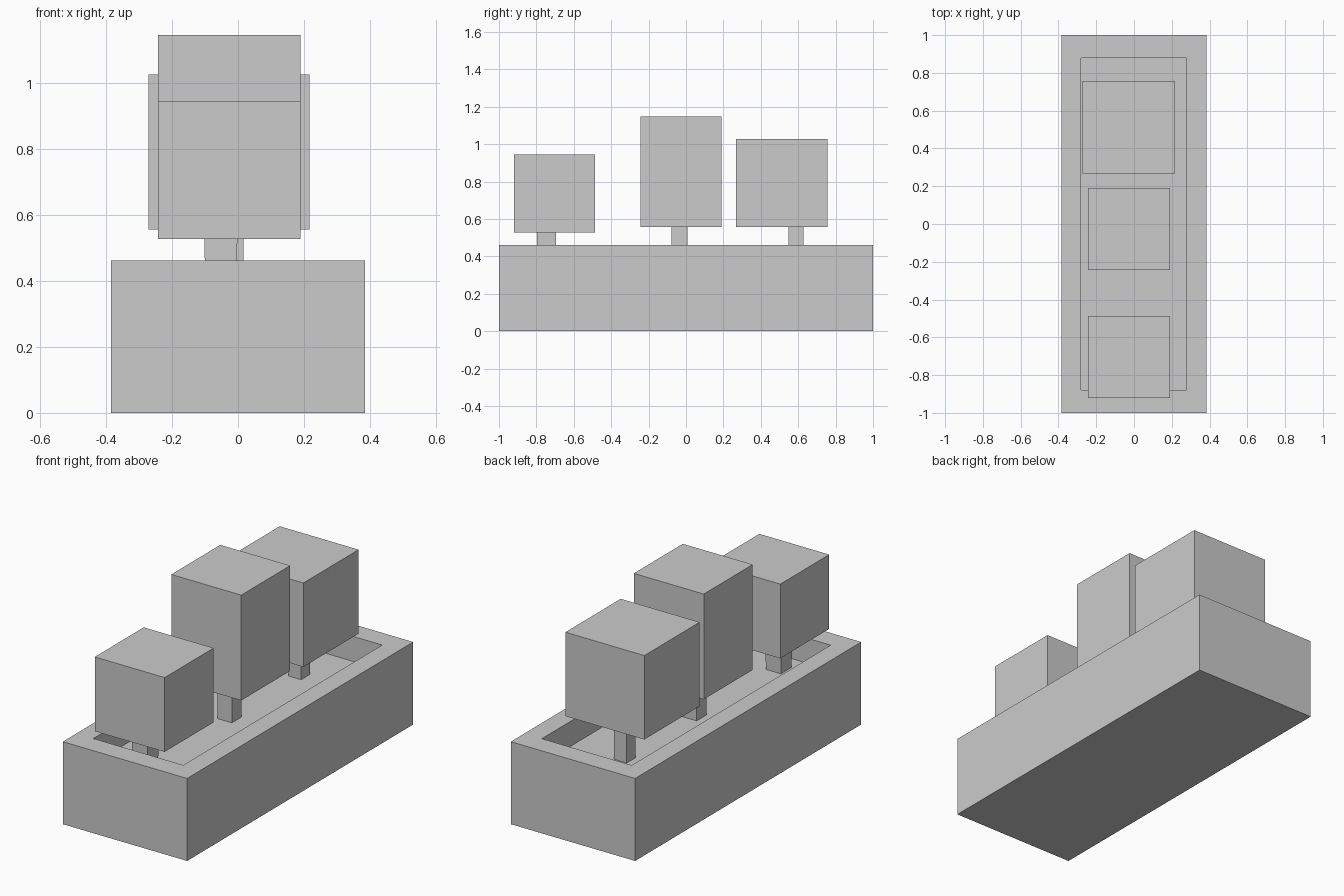
import bpy, bmesh

if "Cube" in bpy.data.objects:
    bpy.data.objects.remove(bpy.data.objects["Cube"])


def mesh_object(name, bm):
    bmesh.ops.recalc_face_normals(bm, faces=bm.faces)
    mesh = bpy.data.meshes.new(name)
    bm.to_mesh(mesh)
    bm.free()
    obj = bpy.data.objects.new(name, mesh)
    bpy.context.collection.objects.link(obj)
    return obj


def box_bmesh(x, y, z, taper=1.0):
    """Box from (min, max) ranges; taper scales the bottom face."""
    bm = bmesh.new()
    bmesh.ops.create_cube(bm, size=1)
    for v in bm.verts:
        k = taper if v.co.z < 0 else 1.0
        for i, (lo, hi) in enumerate((x, y, z)):
            s = k if i < 2 else 1.0
            v.co[i] = (lo + hi) / 2 + v.co[i] * (hi - lo) * s
    return bm


# Planter trough: the top face is inset for the rim, then sunk to the soil
RIM_Z, SOIL_Z = 0.462, 0.322
bm = box_bmesh((-0.385, 0.385), (-1, 1), (0, RIM_Z))
top = max(bm.faces, key=lambda f: f.calc_center_median().z)
bmesh.ops.inset_region(bm, faces=[top], thickness=0.107)
inner = list(top.verts)
for v in inner:
    v.co.x = 0.277 if v.co.x > 0 else -0.28
    v.co.y = 0.88 if v.co.y > 0 else -0.88
res = bmesh.ops.extrude_discrete_faces(bm, faces=[top])
for v in res["faces"][0].verts:
    v.co.z = SOIL_Z
mesh_object("planter_trough", bm)

# Trees: trunk x, trunk y, trunk taper, crown x, crown y, crown z
trees = {
    "front": ((-0.102, -0.002), (-0.797, -0.695), 0.92,
              (-0.243, 0.190), (-0.920, -0.487), (0.528, 0.944)),
    "middle": ((-0.072, 0.016), (-0.077, 0.009), 1.0,
               (-0.243, 0.190), (-0.243, 0.190), (0.557, 1.147)),
    "back": ((-0.072, 0.007), (0.549, 0.627), 1.0,
             (-0.272, 0.217), (0.268, 0.757), (0.557, 1.027)),
}
for label, (tx, ty, taper, cx, cy, cz) in trees.items():
    mesh_object(label + "_trunk", box_bmesh(tx, ty, (SOIL_Z, cz[0]), taper))
    mesh_object(label + "_foliage", box_bmesh(cx, cy, cz))
